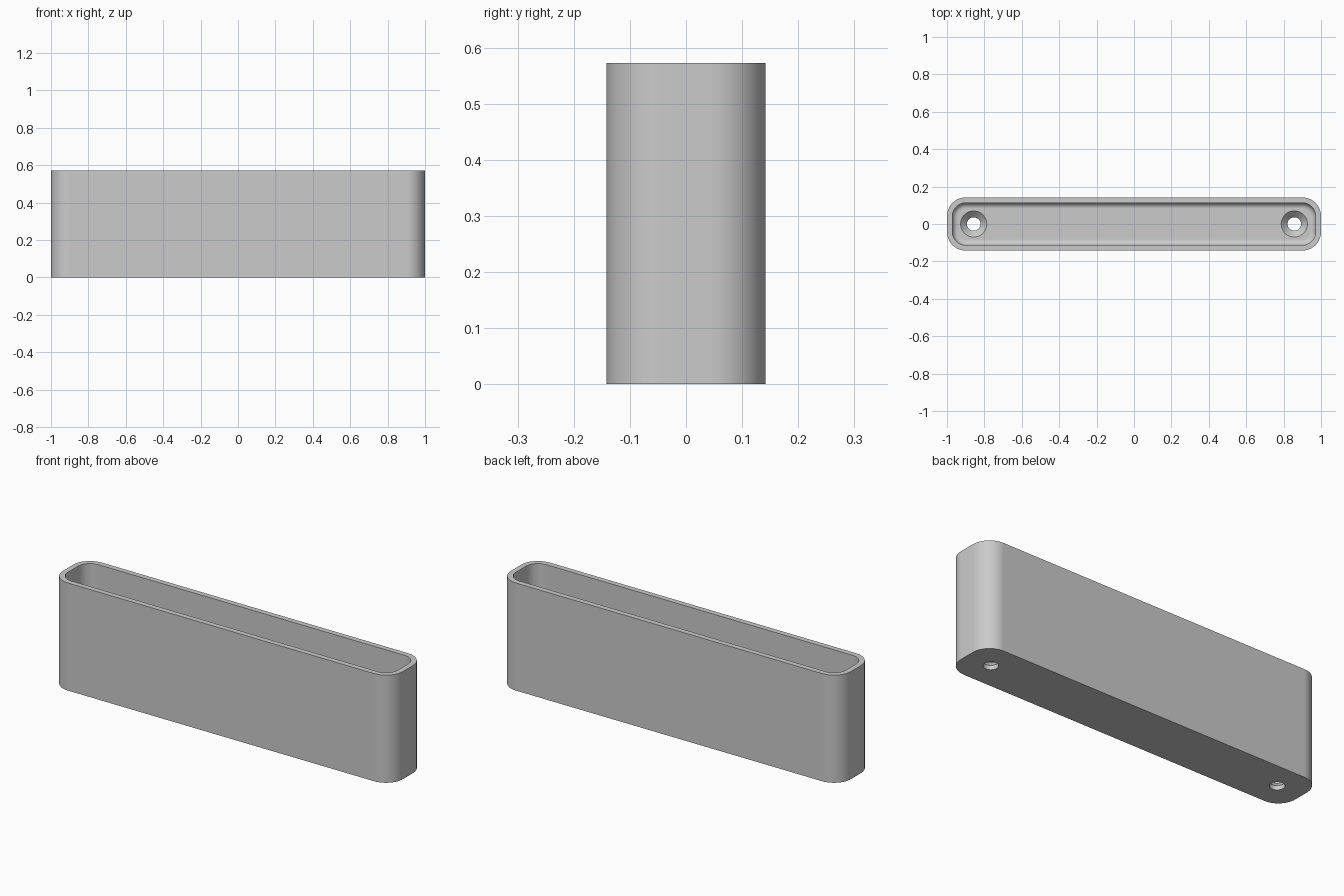
import bpy, bmesh
from math import sin, cos, pi, radians

cube = bpy.data.objects.get("Cube")
if cube:
    bpy.data.objects.remove(cube, do_unlink=True)

LENGTH, DEPTH, HEIGHT = 2.0, 0.284, 0.572
CORNER, WALL, FLOOR, FILLET = 0.1, 0.029, 0.057, 0.03
HOLE_X, HOLE_R, SINK_R = 0.857, 0.036, 0.07

grey = bpy.data.materials.new("plain grey")
grey.use_nodes = True
colour = (0.6, 0.6, 0.6, 1)
grey.diffuse_color = colour
grey.node_tree.nodes["Principled BSDF"].inputs["Base Color"].default_value = colour


def rounded_loop(inset, z, steps=12):
    """Rounded rectangle, inset from the outer outline."""
    r = CORNER - inset
    cx, cy = LENGTH / 2 - CORNER, DEPTH / 2 - CORNER
    points = []
    for quarter, (sx, sy) in enumerate([(1, 1), (-1, 1), (-1, -1), (1, -1)]):
        for i in range(steps + 1):
            a = (quarter + i / steps) * pi / 2
            points.append((sx * cx + r * cos(a), sy * cy + r * sin(a), z))
    return points


def circle_loop(x, r, z, steps=48):
    return [(x + r * cos(2 * pi * i / steps), r * sin(2 * pi * i / steps), z)
            for i in range(steps)]


def loft(name, loops):
    """Closed solid through matching loops, listed from bottom to top."""
    bm = bmesh.new()
    rings = [[bm.verts.new(p) for p in loop] for loop in loops]
    for low, high in zip(rings, rings[1:]):
        for i in range(len(low)):
            j = (i + 1) % len(low)
            bm.faces.new((low[i], low[j], high[j], high[i]))
    bm.faces.new(rings[0][::-1])
    bm.faces.new(rings[-1])
    bmesh.ops.recalc_face_normals(bm, faces=bm.faces)
    mesh = bpy.data.meshes.new(name)
    bm.to_mesh(mesh)
    bm.free()
    mesh.materials.append(grey)
    obj = bpy.data.objects.new(name, mesh)
    bpy.context.collection.objects.link(obj)
    return obj


# Outer block
holder = loft("wall_tray", [rounded_loop(0, 0), rounded_loop(0, HEIGHT)])

# Cavity with a filleted floor
cavity_loops = []
for k in range(9):
    a = k / 8 * pi / 2
    cavity_loops.append(rounded_loop(WALL + FILLET * (1 - sin(a)),
                                     FLOOR + FILLET * (1 - cos(a))))
cavity_loops.append(rounded_loop(WALL, HEIGHT + 0.1))
cutters = [loft("cavity_cutter", cavity_loops)]

# Countersunk screw holes
sink_z = FLOOR - (SINK_R - HOLE_R)
for side, x in (("left", HOLE_X), ("right", -HOLE_X)):
    cutters.append(loft(side + "_hole_cutter", [
        circle_loop(x, HOLE_R, -0.1), circle_loop(x, HOLE_R, sink_z),
        circle_loop(x, SINK_R, FLOOR), circle_loop(x, SINK_R, FLOOR + 0.05)]))

# Cut, then discard the cutters
bpy.context.view_layer.objects.active = holder
for cutter in cutters:
    cutter.hide_render = True
    mod = holder.modifiers.new("cut", "BOOLEAN")
    mod.operation, mod.solver, mod.object = "DIFFERENCE", "EXACT", cutter
    bpy.ops.object.modifier_apply(modifier=mod.name)
    bpy.data.objects.remove(cutter, do_unlink=True)

# Smooth curves, crisp rims
bpy.ops.object.select_all(action="DESELECT")
holder.select_set(True)
bpy.ops.object.shade_smooth_by_angle(angle=radians(30))
weighted = holder.modifiers.new("even shading", "WEIGHTED_NORMAL")
weighted.keep_sharp = True
